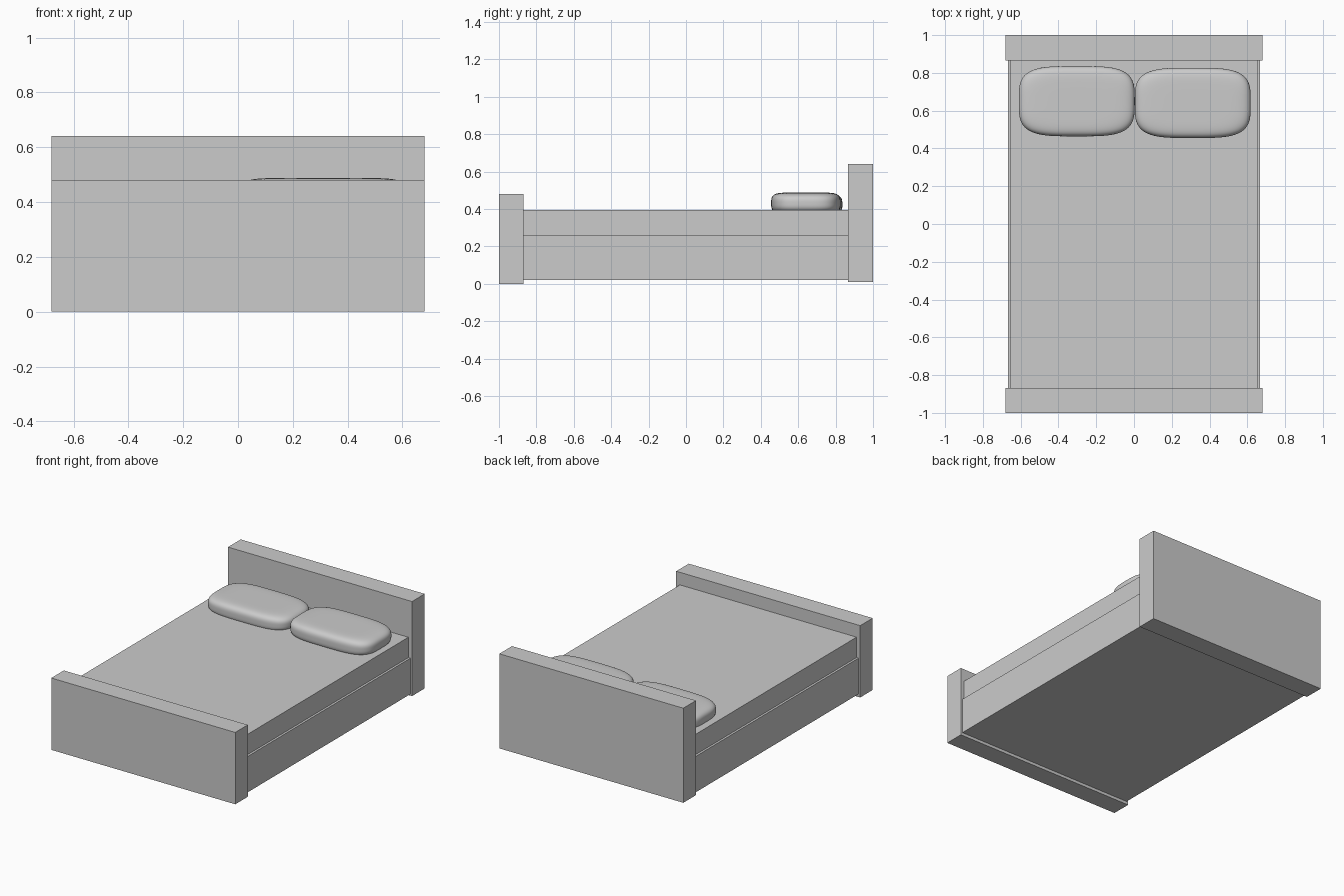
import bpy, bmesh

if "Cube" in bpy.data.objects:
    bpy.data.objects.remove(bpy.data.objects["Cube"])


def finish(name, bm):
    mesh = bpy.data.meshes.new(name)
    bm.to_mesh(mesh)
    bm.free()
    obj = bpy.data.objects.new(name, mesh)
    bpy.context.collection.objects.link(obj)
    return obj


def box(name, x, y0, y1, z0, z1):
    """Box centred on x = 0 with half width x."""
    bm = bmesh.new()
    bmesh.ops.create_cube(bm, size=1)
    for v in bm.verts:
        v.co = (v.co.x * 2 * x,
                (y0 + y1) / 2 + v.co.y * (y1 - y0),
                (z0 + z1) / 2 + v.co.z * (z1 - z0))
    return finish(name, bm)


def inflate(u, v, w):
    """Scale factor that moves a cube point onto the cushion surface."""
    r = (abs(u) ** 3.7 + abs(v) ** 3.7) ** (1 / 3.7)
    lo, hi = 0.0, 1.0
    for _ in range(30):
        t = (lo + hi) / 2
        if (t * r) ** 8 + (t * abs(w)) ** 3 < 1:
            lo = t
        else:
            hi = t
    return t


def pillow(name, centre, half):
    bm = bmesh.new()
    bmesh.ops.create_cube(bm, size=2)
    bmesh.ops.subdivide_edges(bm, edges=bm.edges[:], cuts=21, use_grid_fill=True)
    for v in bm.verts:
        p = v.co * inflate(*v.co)
        v.co = [c + h * k for c, h, k in zip(centre, half, p)]
    for f in bm.faces:
        f.smooth = True
    return finish(name, bm)


# Bed frame
box("footboard", 0.68, -1.0, -0.868, 0.0, 0.48)
box("headboard", 0.68, 0.866, 1.0, 0.01, 0.642)
box("bed_base", 0.668, -0.868, 0.866, 0.02, 0.26)

# Mattress, slightly narrower than the base
box("mattress", 0.653, -0.868, 0.866, 0.26, 0.396)

# Pillows, slightly sunk into the mattress
pillow("pillow_left", (-0.303, 0.650, 0.425), (0.307, 0.186, 0.055))
pillow("pillow_right", (0.311, 0.641, 0.431), (0.307, 0.186, 0.057))
